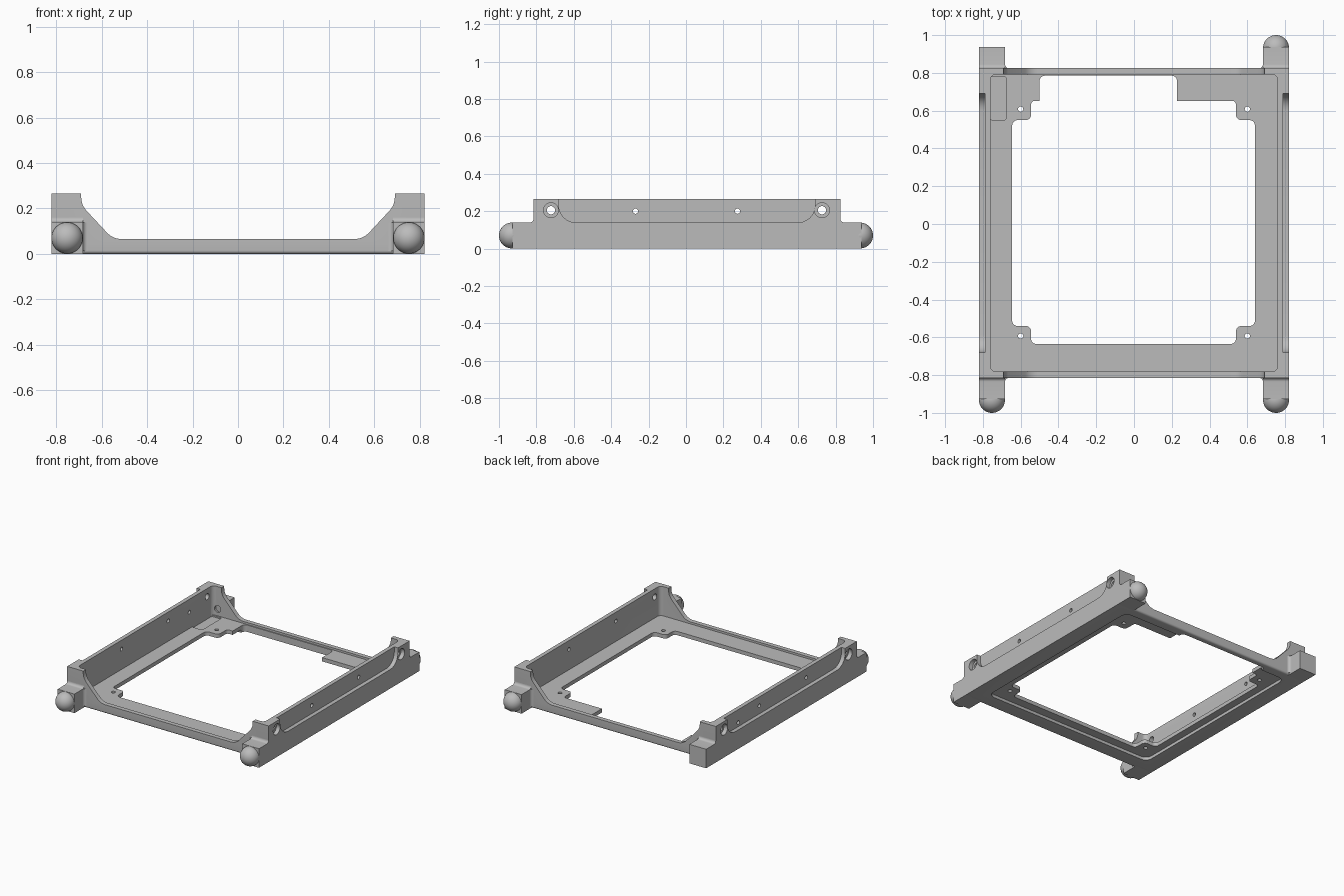
import bpy, bmesh, math
from mathutils import Vector

cube = bpy.data.objects.get("Cube")
if cube:
    bpy.data.objects.remove(cube, do_unlink=True)

grey = bpy.data.materials.new("mid_grey")
grey.use_nodes = True
grey.diffuse_color = (0.5, 0.5, 0.5, 1)
grey.node_tree.nodes["Principled BSDF"].inputs["Base Color"].default_value = (0.5, 0.5, 0.5, 1)

YC = 0.005           # frame sits slightly toward the back
W, D, H = 0.82, 0.82, 0.265
FLOOR, LEG_H = 0.05, 0.14


def rounded(points, radius=0.0, steps=6):
    """Round polygon corners; a point may carry its own radius as third value."""
    out, n = [], len(points)
    for i, p in enumerate(points):
        r = p[2] if len(p) > 2 else radius
        c = Vector(p[:2])
        a = (Vector(points[i - 1][:2]) - c).normalized()
        b = (Vector(points[(i + 1) % n][:2]) - c).normalized()
        if r <= 0:
            out.append(c)
            continue
        half = a.angle(b) / 2
        t = r / math.tan(half)
        centre = c + (a + b).normalized() * (r / math.sin(half))
        start, end = c + a * t - centre, c + b * t - centre
        sweep = start.angle_signed(end)
        for k in range(steps + 1):
            ang = -sweep * k / steps
            out.append(centre + Vector((start.x * math.cos(ang) - start.y * math.sin(ang),
                                        start.x * math.sin(ang) + start.y * math.cos(ang))))
    return out


def circle(u, v, r, n=24):
    return [Vector((u + r * math.cos(2 * math.pi * k / n),
                    v + r * math.sin(2 * math.pi * k / n))) for k in range(n)]


def box(u0, u1, v0, v1):
    return [(u0, v0), (u1, v0), (u1, v1), (u0, v1)]


def prism(name, points, axis, lo, hi):
    """Extrude a flat outline along an axis."""
    place = {"x": lambda p, d: (d, p[0], p[1]),
             "y": lambda p, d: (p[0], d, p[1]),
             "z": lambda p, d: (p[0], p[1], d)}[axis]
    bm = bmesh.new()
    bottom = [bm.verts.new(place(p, lo)) for p in points]
    top = [bm.verts.new(place(p, hi)) for p in points]
    bm.faces.new(bottom)
    bm.faces.new(top)
    n = len(points)
    for i in range(n):
        j = (i + 1) % n
        bm.faces.new((bottom[i], bottom[j], top[j], top[i]))
    bmesh.ops.recalc_face_normals(bm, faces=bm.faces)
    mesh = bpy.data.meshes.new(name)
    bm.to_mesh(mesh)
    bm.free()
    mesh.materials.append(grey)
    ob = bpy.data.objects.new(name, mesh)
    bpy.context.collection.objects.link(ob)
    return ob


def select(ob):
    bpy.ops.object.select_all(action="DESELECT")
    ob.select_set(True)
    bpy.context.view_layer.objects.active = ob


def smooth(ob):
    select(ob)
    bpy.ops.object.shade_smooth_by_angle(angle=math.radians(32))


def cut(target, points, axis, lo, hi):
    cutter = prism("cutter", points, axis, lo, hi)
    cutter.hide_render = True
    select(target)
    mod = target.modifiers.new("cut", "BOOLEAN")
    mod.operation, mod.solver, mod.object = "DIFFERENCE", "EXACT", cutter
    bpy.ops.object.modifier_apply(modifier=mod.name)
    bpy.data.objects.remove(cutter, do_unlink=True)


# Frame block with softened lower front and back edges
frame = prism("frame", rounded([(YC - D, 0, 0.015), (YC + D, 0, 0.015),
                                (YC + D, H), (YC - D, H)]), "x", -W, W)

# Inner tray
cut(frame, rounded(box(-0.76, 0.76, YC - 0.787, YC + 0.787), 0.03), "z", FLOOR, 0.4)

# Underside step around the opening
cut(frame, rounded(box(-0.7, 0.7, -0.7, 0.75), 0.05), "z", -0.1, 0.022)

# Central opening with corner tabs and back notch
opening = [(-0.645, -0.54), (-0.545, -0.54), (-0.545, -0.635), (0.54, -0.635),
           (0.54, -0.54), (0.64, -0.54), (0.64, 0.55), (0.54, 0.55),
           (0.54, 0.652, 0.02), (0.228, 0.652, 0), (0.228, 0.785),
           (-0.5, 0.785), (-0.5, 0.652, 0), (-0.545, 0.652, 0.02),
           (-0.545, 0.55), (-0.645, 0.55)]
cut(frame, rounded(opening, 0.028), "z", -0.1, 0.2)

# Sloped cut-out through the front and back walls
slope = [(-0.69, 0.4), (-0.69, 0.215, 0.09), (-0.55, 0.065, 0.09),
         (0.55, 0.065, 0.09), (0.69, 0.215, 0.09), (0.69, 0.4)]
cut(frame, rounded(slope), "y", -1.2, 1.2)

# Shallow outer recess and screw holes on both side walls
recess = rounded([(-0.68, 0.4), (-0.68, LEG_H, 0.09), (0.69, LEG_H, 0.09), (0.69, 0.4)])
for s in (-1, 1):
    cut(frame, recess, "x", *sorted((s * 0.79, s * 0.9)))
    for y in (-0.27, 0.275):
        cut(frame, circle(y, 0.2, 0.014, 16), "x", *sorted((s * 0.7, s * 0.9)))
    for y in (-0.722, 0.727):
        cut(frame, circle(y, 0.205, 0.022), "x", *sorted((s * 0.7, s * 0.9)))
        cut(frame, circle(y, 0.205, 0.04), "x", *sorted((s * 0.79, s * 0.9)))
    # Tab holes
    for y in (-0.593, 0.608):
        cut(frame, circle(s * 0.6, y, 0.014, 16), "z", -0.1, 0.2)

# Sunk pad, cable bore and extra hole in the back right corner
cut(frame, rounded(box(-0.76, -0.677, 0.55, 0.78), 0.012), "z", 0.04, 0.1)
cut(frame, circle(-0.72, 0.1, 0.025), "y", 0.77, 0.805)
cut(frame, circle(0.52, 0.17, 0.014, 16), "x", -0.9, -0.7)
smooth(frame)

# Corner legs, three of them with a round bumper
for sx in (-1, 1):
    for sy in (-1, 1):
        side = ("left" if sx > 0 else "right") + ("_back" if sy > 0 else "_front")
        profile = rounded([(0.8, 0), (0.932, 0), (0.932, LEG_H), (D, LEG_H, 0.02),
                           (D, 0.165), (0.8, 0.165)])
        leg = prism("leg_" + side, [(YC + sy * p[0], p[1]) for p in profile], "x",
                    *sorted((sx * 0.683, sx * W)))
        smooth(leg)
        web = rounded([(0.69, 0.8), (0.69, 0.845), (0.683, 0.845), (0.683, D, 0.02),
                       (0.66, D), (0.66, 0.8)])
        fillet = prism("leg_fillet_" + side, [(sx * p[0], YC + sy * p[1]) for p in web],
                       "z", 0.012, LEG_H - 0.001)
        smooth(fillet)
        if (sx, sy) != (-1, 1):
            bpy.ops.mesh.primitive_uv_sphere_add(segments=40, ring_count=20, radius=0.069,
                                                 location=(sx * 0.752, sy * 0.931, 0.07))
            ball = bpy.context.object
            ball.name = "bumper_" + side
            ball.data.materials.append(grey)
            bpy.ops.object.shade_smooth()
